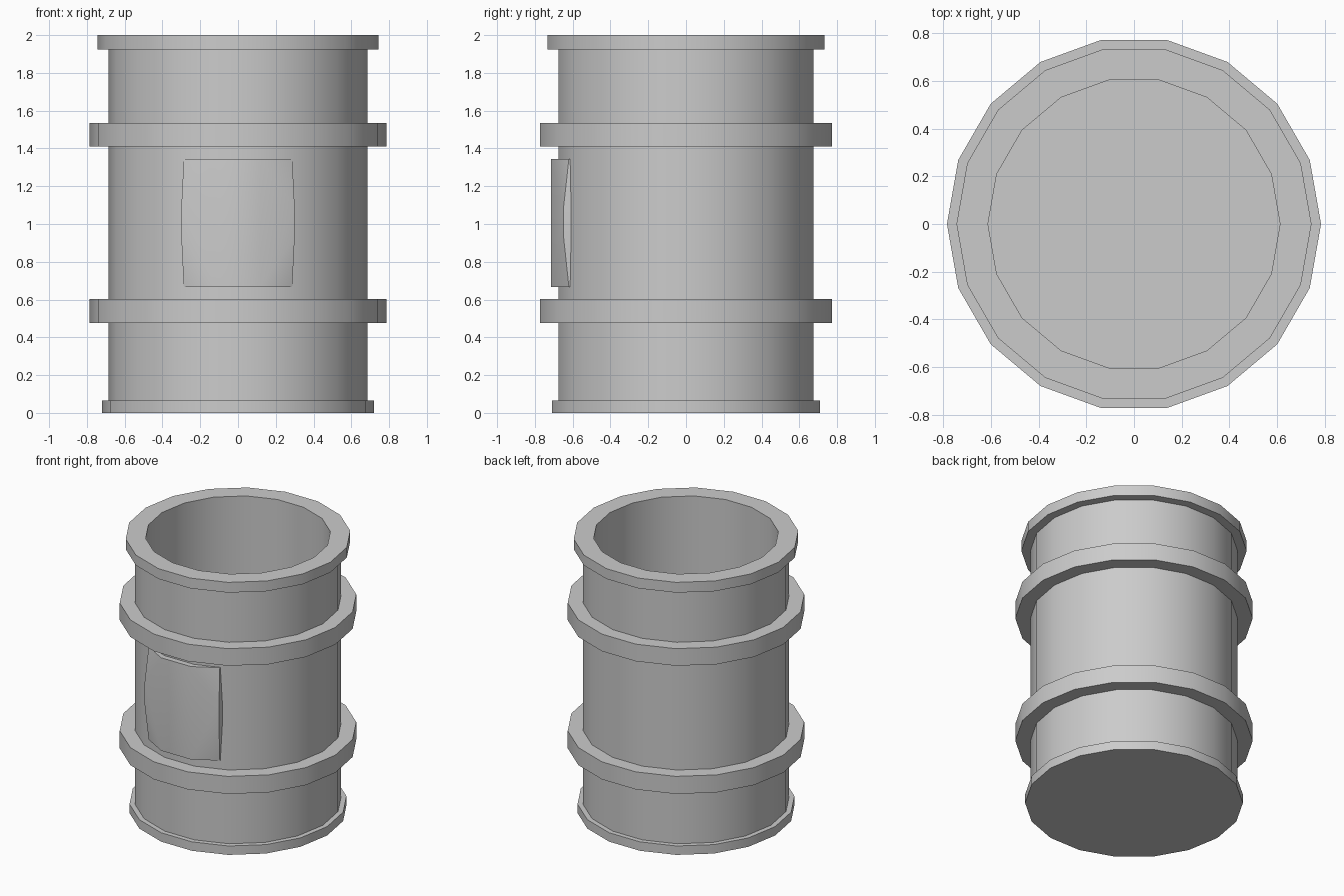
import bpy, bmesh, math

if "Cube" in bpy.data.objects:
    bpy.data.objects.remove(bpy.data.objects["Cube"])

SIDES = 18


def finish(name, bm):
    bmesh.ops.recalc_face_normals(bm, faces=bm.faces)
    mesh = bpy.data.meshes.new(name)
    bm.to_mesh(mesh)
    bm.free()
    obj = bpy.data.objects.new(name, mesh)
    bpy.context.collection.objects.link(obj)
    bpy.ops.object.select_all(action='DESELECT')
    obj.select_set(True)
    bpy.context.view_layer.objects.active = obj
    bpy.ops.object.shade_smooth_by_angle(angle=math.radians(30))
    return obj


def lathe(name, profile):
    """Spin an (r, z) profile into rings and cap both of its ends."""
    bm = bmesh.new()
    rings = []
    for r, z in profile:
        rings.append([bm.verts.new((r * math.cos(2 * math.pi * i / SIDES),
                                    r * math.sin(2 * math.pi * i / SIDES), z))
                      for i in range(SIDES)])
    for a, b in zip(rings, rings[1:]):
        for i in range(SIDES):
            j = (i + 1) % SIDES
            bm.faces.new((a[i], a[j], b[j], b[i]))
    bm.faces.new(rings[0])
    bm.faces.new(rings[-1])
    return finish(name, bm)


# Open barrel: base lip, two raised bands, top rim, hollow inside
body, band = 0.685, 0.785
lathe("barrel", [
    (0.72, 0.0), (0.72, 0.065), (body, 0.065),
    (body, 0.475), (band, 0.475), (band, 0.603), (body, 0.603),
    (body, 1.41), (band, 1.41), (band, 1.535), (body, 1.535),
    (body, 1.925), (0.745, 1.925), (0.745, 2.0),
    (0.613, 2.0), (0.613, 0.07)])

# Raised front panel with sloping corners, wrapped on the barrel
bm = bmesh.new()
half = [(0.12, -0.715, 0.667), (0.287, -0.62, 0.667), (0.3, -0.648, 0.93),
        (0.3, -0.648, 1.09), (0.287, -0.62, 1.345), (0.12, -0.715, 1.345)]
right = [bm.verts.new(p) for p in half]
left = [bm.verts.new((-x, y, z)) for x, y, z in half]
for s in (right, left):
    bm.faces.new((s[0], s[2], s[3], s[5]))
    bm.faces.new((s[0], s[1], s[2]))
    bm.faces.new((s[3], s[4], s[5]))
bm.faces.new((left[0], right[0], right[5], left[5]))
# Side walls running back into the barrel
rim = right + left[::-1]
back = [bm.verts.new((v.co.x, v.co.y + 0.05, v.co.z)) for v in rim]
for i in range(len(rim)):
    j = (i + 1) % len(rim)
    bm.faces.new((rim[i], rim[j], back[j], back[i]))
finish("front_panel", bm)
